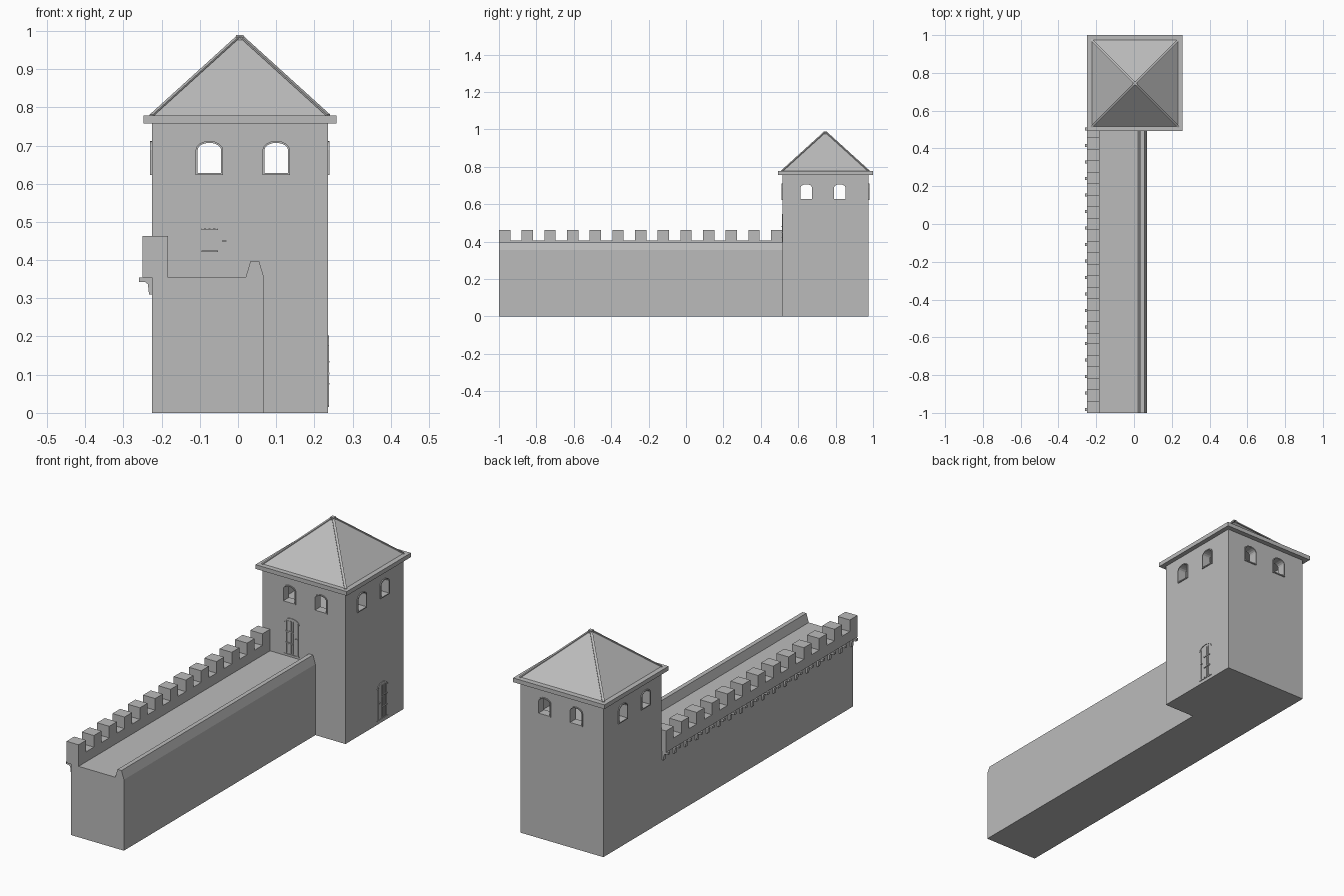
import bpy, bmesh, math
from mathutils import Matrix, Vector

if "Cube" in bpy.data.objects:
    bpy.data.objects.remove(bpy.data.objects["Cube"])

stone = bpy.data.materials.new("grey stone")
stone.use_nodes = True
GREY = (0.5, 0.5, 0.5, 1)
stone.diffuse_color = GREY
stone.node_tree.nodes["Principled BSDF"].inputs["Base Color"].default_value = GREY

CX, CY, HALF = 0.005, 0.745, 0.23      # tower centre and half width
WALL_END = CY - HALF
CENTRE = Matrix.Translation((CX, CY, 0))


def side(k):
    """Frame of tower side k: 0 front, 1 +x, 2 back, 3 -x."""
    return CENTRE @ Matrix.Rotation(k * math.pi / 2, 4, "Z")


def prism(bm, outline, y0, y1, frame=Matrix()):
    """Extrude an (x, z) outline from y0 to y1."""
    ends = [[bm.verts.new(frame @ Vector((x, y, z))) for x, z in outline] for y in (y0, y1)]
    bm.faces.new(ends[0])
    bm.faces.new(ends[1][::-1])
    n = len(outline)
    for i in range(n):
        j = (i + 1) % n
        bm.faces.new((ends[0][j], ends[0][i], ends[1][i], ends[1][j]))


def rect(x0, x1, z0, z1):
    return [(x0, z0), (x1, z0), (x1, z1), (x0, z1)]


def arc(u, w, spring, rise, steps=8):
    """Points over an arch from right to left."""
    return [(u + w * math.cos(math.pi * i / steps), spring + rise * math.sin(math.pi * i / steps))
            for i in range(steps + 1)]


def arch(u, w, z0, spring, rise):
    return [(u - w, z0), (u + w, z0)] + arc(u, w, spring, rise)


def finish(name, bm):
    bmesh.ops.recalc_face_normals(bm, faces=bm.faces)
    mesh = bpy.data.meshes.new(name)
    bm.to_mesh(mesh)
    bm.free()
    mesh.materials.append(stone)
    ob = bpy.data.objects.new(name, mesh)
    bpy.context.collection.objects.link(ob)
    return ob


def cut(ob, cutter):
    mod = ob.modifiers.new("cut", "BOOLEAN")
    mod.operation, mod.solver, mod.object = "DIFFERENCE", "EXACT", cutter
    bpy.context.view_layer.objects.active = ob
    bpy.ops.object.modifier_apply(modifier=mod.name)
    bpy.data.objects.remove(cutter)


# Curtain wall with sloped parapet on the inner side
bm = bmesh.new()
prism(bm, [(-0.225, 0), (0.068, 0), (0.068, 0.355), (0.055, 0.398), (0.033, 0.398),
           (0.02, 0.355), (-0.225, 0.355)], -1, WALL_END)
finish("curtain_wall", bm)

# Battlement: continuous parapet and merlons as one stepped outline
bm = bmesh.new()
COUNT = 13
step = (WALL_END + 1) / (2 * COUNT - 1)
outline = [(-1, 0.355), (WALL_END, 0.355)]
for i in reversed(range(COUNT)):
    y = -1 + 2 * i * step
    low = [(y, 0.405)] if i else []
    outline += ([(y + step, 0.405)] if i < COUNT - 1 else []) + [(y + step, 0.463), (y, 0.463)] + low
prism(bm, outline, 0.183, 0.25, Matrix.Rotation(math.pi / 2, 4, "Z"))
finish("battlement", bm)

# Corbels under the battlement
bm = bmesh.new()
CORBELS = 18
for i in range(CORBELS):
    y = -0.983 + i * 1.487 / (CORBELS - 1)
    prism(bm, [(-0.225, 0.31), (-0.233, 0.31), (-0.236, 0.337), (-0.244, 0.343),
               (-0.259, 0.343), (-0.259, 0.355), (-0.225, 0.355)], y - 0.008, y + 0.008)
finish("corbels", bm)

# Tower body, hollow behind the windows
bm = bmesh.new()
prism(bm, rect(-HALF, HALF, 0, 0.757), -HALF, HALF, CENTRE)
tower = finish("tower_body", bm)
bm = bmesh.new()
prism(bm, rect(-0.19, 0.19, 0.58, 0.75), -0.19, 0.19, CENTRE)
cut(tower, finish("room_cutter", bm))

# Windows: openings through opposite sides, with raised frames
OFFSETS = [(-0.08, 0.095), (-0.102, 0.077)]
SILL, SPRING, RISE, W, RIM = 0.628, 0.688, 0.019, 0.031, 0.005
frames = bmesh.new()
for k in range(4):
    for u in OFFSETS[k % 2]:
        u = u if k < 2 else -u
        if k < 2:
            bm = bmesh.new()
            prism(bm, arch(u, W, SILL, SPRING, RISE), -0.3, 0.3, side(k))
            cut(tower, finish("window_cutter", bm))
        inner = arch(u, W, SILL, SPRING, RISE)
        outer = arch(u, W + RIM, SILL - RIM, SPRING, RISE + RIM)
        for i in range(len(inner)):
            j = (i + 1) % len(inner)
            if (Vector(inner[i]) - Vector(inner[j])).length > 1e-5:
                prism(frames, [inner[i], outer[i], outer[j], inner[j]], -HALF - 0.005, -HALF + 0.01, side(k))
finish("window_frames", frames)


# Barred doors: bars, hinge straps, arch trim, threshold and handle
def door(name, frame, u, z0, flip):
    bm = bmesh.new()

    def plate(x0, x1, za, zb, depth=0.003):
        a, b = sorted((u + flip * x0, u + flip * x1))
        prism(bm, rect(a, b, z0 + za, z0 + zb), -HALF - depth, -HALF + 0.005, frame)

    for x in (-0.033, -0.021, -0.009, 0.003):
        for za, zb in ((0.008, 0.056), (0.064, 0.112), (0.12, 0.17)):
            plate(x, x + 0.006, za, zb, 0.002)
    plate(0.032, 0.036, 0, 0.165)
    plate(-0.042, 0.043, 0, 0.004)
    plate(0.022, 0.034, 0.085, 0.09, 0.005)
    for z in (0.058, 0.116):
        plate(-0.033, 0.01, z, z + 0.004, 0.004)
    inner, outer = arc(u, 0.039, z0 + 0.16, 0.022), arc(u, 0.043, z0 + 0.16, 0.026)
    for i in range(len(inner) - 1):
        prism(bm, [inner[i], outer[i], outer[i + 1], inner[i + 1]], -HALF - 0.003, -HALF + 0.005, frame)
    finish(name, bm)


door("wall_walk_door", side(0), -0.0675, 0.363, 1)
door("ground_door", side(1), 0.063, 0.016, -1)

# Eaves slab
bm = bmesh.new()
prism(bm, rect(-0.253, 0.253, 0.757, 0.778), -0.253, 0.255, CENTRE)
finish("eaves", bm)

# Pyramid roof
bm = bmesh.new()
BASE, TOP = 0.778, 0.985
bmesh.ops.create_cone(bm, cap_ends=True, segments=4, radius1=0.228 * math.sqrt(2), radius2=0,
                      depth=TOP - BASE,
                      matrix=CENTRE @ Matrix.Translation((0, 0, (BASE + TOP) / 2))
                      @ Matrix.Rotation(math.pi / 4, 4, "Z"))
finish("roof", bm)

# Hip ridges running to the peak
bm = bmesh.new()
for k in range(4):
    turn = CENTRE @ Matrix.Rotation(math.pi / 4 + k * math.pi / 2, 4, "Z")
    foot, peak, w = 0.232 * math.sqrt(2), 0.005, 0.006
    ring = [[bm.verts.new(turn @ Vector((r, s * w, z + h))) for s, h in ((-1, 0), (1, 0), (1, 0.005), (-1, 0.005))]
            for r, z in ((foot, BASE - 0.002), (peak, TOP - 0.002))]
    for i in range(4):
        j = (i + 1) % 4
        bm.faces.new((ring[0][i], ring[0][j], ring[1][j], ring[1][i]))
    bm.faces.new(ring[0])
    bm.faces.new(ring[1])
prism(bm, rect(-0.01, 0.01, TOP - 0.01, TOP + 0.004), -0.01, 0.01, CENTRE)
finish("hip_ridges", bm)
